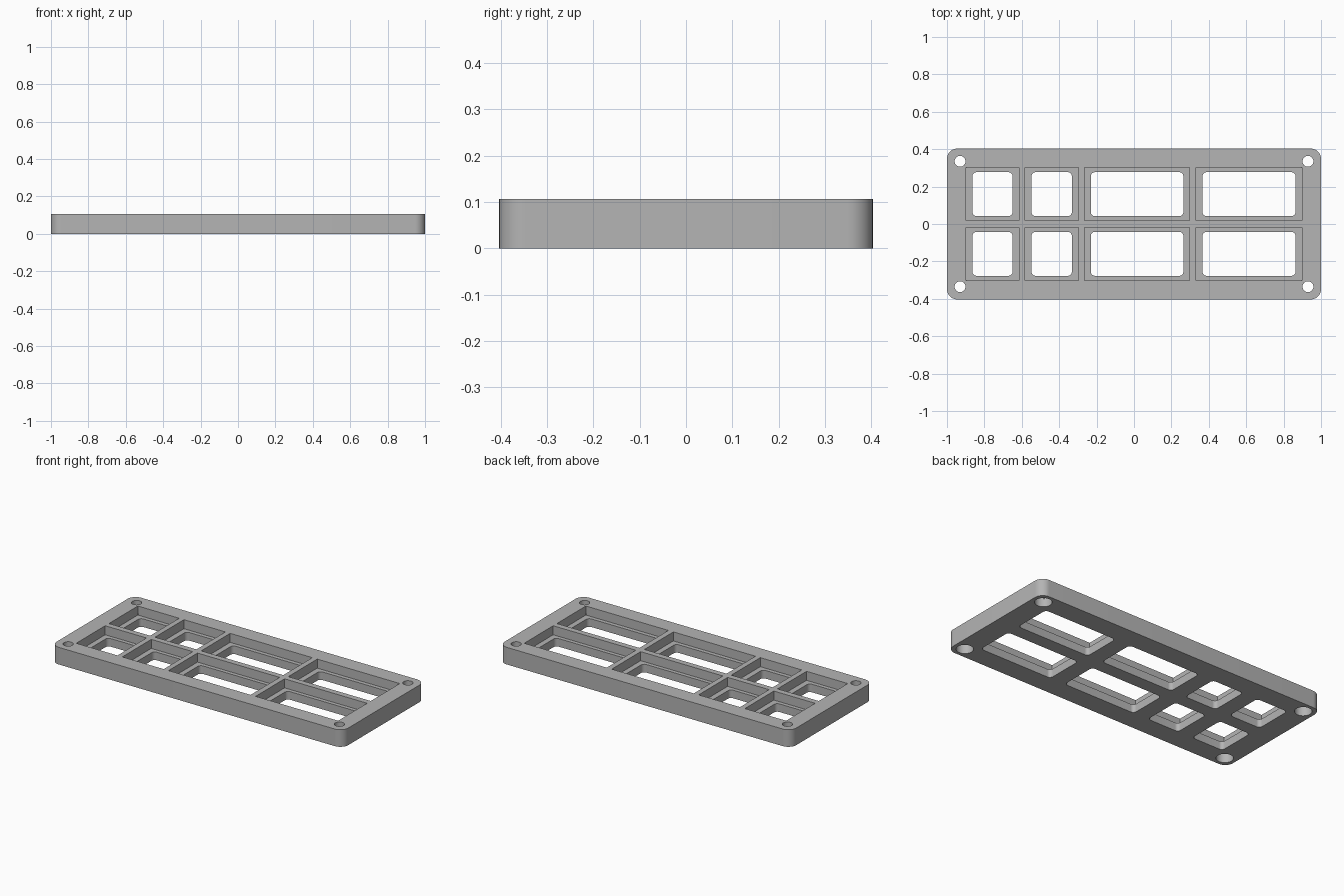
import bpy, bmesh, math

if "Cube" in bpy.data.objects:
    bpy.data.objects.remove(bpy.data.objects["Cube"], do_unlink=True)

HALF_X, HALF_Y, TOP = 1.0, 0.403, 0.106
LEDGE = 0.05          # height of the ledge inside each pocket
BORE_TOP = 0.06       # depth of the screw head recess underneath
RIM = 0.034           # ledge width along x
OVER = 0.05           # cutter overshoot

grey = bpy.data.materials.new("mid grey plastic")
grey.use_nodes = True
colour = (0.46, 0.46, 0.46, 1)
grey.diffuse_color = colour
grey.node_tree.nodes["Principled BSDF"].inputs["Base Color"].default_value = colour


def outline(x0, x1, y0, y1, r, steps=8):
    """Rectangle outline with optional rounded corners."""
    if r == 0:
        return [(x0, y0), (x1, y0), (x1, y1), (x0, y1)]
    points = []
    corners = [(x1 - r, y1 - r), (x0 + r, y1 - r), (x0 + r, y0 + r), (x1 - r, y0 + r)]
    for i, (cx, cy) in enumerate(corners):
        for s in range(steps + 1):
            a = (i + s / steps) * math.pi / 2
            points.append((cx + r * math.cos(a), cy + r * math.sin(a)))
    return points


def circle(cx, cy, r, sides=32):
    return [(cx + r * math.cos(math.tau * i / sides),
             cy + r * math.sin(math.tau * i / sides)) for i in range(sides)]


def prism(bm, points, z0, z1):
    face = bm.faces.new([bm.verts.new((x, y, z0)) for x, y in points])
    out = bmesh.ops.extrude_face_region(bm, geom=[face])
    for v in out["geom"]:
        if isinstance(v, bmesh.types.BMVert):
            v.co.z = z1


def make_object(name, bm):
    bmesh.ops.recalc_face_normals(bm, faces=bm.faces)
    mesh = bpy.data.meshes.new(name)
    bm.to_mesh(mesh)
    bm.free()
    mesh.materials.append(grey)
    obj = bpy.data.objects.new(name, mesh)
    bpy.context.collection.objects.link(obj)
    return obj


# Rounded slab
bm = bmesh.new()
prism(bm, outline(-HALF_X, HALF_X, -HALF_Y, HALF_Y, 0.055, 12), 0, TOP)
tray = make_object("tray_frame", bm)

# Pockets with ledges, and the windows through them
recesses, openings = bmesh.new(), bmesh.new()
columns = [(-0.898, -0.615), (-0.582, -0.298), (-0.265, 0.298), (0.332, 0.898)]
for x0, x1 in columns:
    for side in (-1, 1):
        y0, y1 = sorted((side * 0.018, side * 0.302))
        prism(recesses, outline(x0, x1, y0, y1, 0), LEDGE, TOP + OVER)
        y0, y1 = sorted((side * 0.042, side * 0.277))
        prism(openings, outline(x0 + RIM, x1 - RIM, y0, y1, 0.022), -OVER, TOP + OVER)

# Corner screw holes with wider recesses underneath
for sx in (-1, 1):
    for sy in (-1, 1):
        prism(recesses, circle(sx * 0.93, sy * 0.335, 0.048), -OVER, BORE_TOP)
        prism(openings, circle(sx * 0.93, sy * 0.335, 0.029), -OVER, TOP + OVER)

cutters = [make_object("recess_cutter", recesses), make_object("opening_cutter", openings)]
for cutter in cutters:
    cutter.hide_render = True
    cut = tray.modifiers.new(cutter.name, "BOOLEAN")
    cut.operation = "DIFFERENCE"
    cut.solver = "EXACT"
    cut.object = cutter

# Bake the cuts, drop the helpers, smooth the round walls
bpy.context.view_layer.objects.active = tray
tray.select_set(True)
for cutter in cutters:
    bpy.ops.object.modifier_apply(modifier=cutter.name)
for cutter in cutters:
    bpy.data.objects.remove(cutter, do_unlink=True)
bpy.ops.object.select_all(action="DESELECT")
tray.select_set(True)
bpy.ops.object.shade_smooth_by_angle(angle=math.radians(30))
